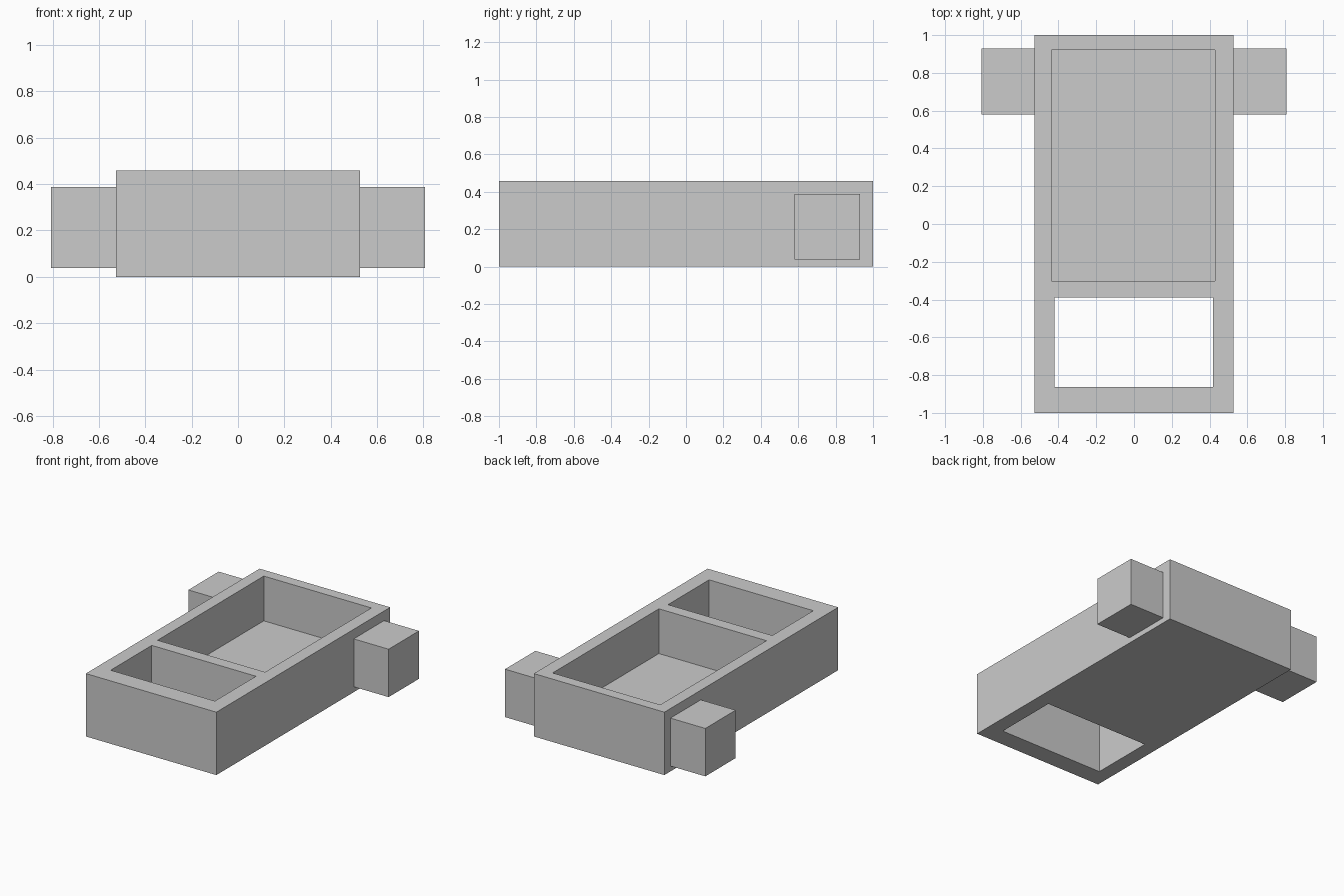
import bpy

if "Cube" in bpy.data.objects:
    bpy.data.objects.remove(bpy.data.objects["Cube"])


def box(name, lo, hi):
    """Axis-aligned box between two corners."""
    centre = [(a + b) / 2 for a, b in zip(lo, hi)]
    bpy.ops.mesh.primitive_cube_add(size=1, location=centre)
    obj = bpy.context.object
    obj.name = name
    obj.scale = [b - a for a, b in zip(lo, hi)]
    bpy.ops.object.transform_apply(location=True, rotation=False, scale=True)
    return obj


def cut(target, name, lo, hi):
    """Subtract a box from the target, then remove the cutter."""
    cutter = box(name, lo, hi)
    cutter.hide_render = True
    mod = target.modifiers.new(name, 'BOOLEAN')
    mod.operation = 'DIFFERENCE'
    mod.solver = 'EXACT'
    mod.object = cutter
    bpy.context.view_layer.objects.active = target
    bpy.ops.object.modifier_apply(modifier=mod.name)
    bpy.data.objects.remove(cutter, do_unlink=True)


# Main block with a closed-bottom tray and an open-through window
body = box("tray_body", (-0.526, -1, 0), (0.526, 1, 0.458))
cut(body, "tray_pocket", (-0.437, -0.302, 0.132), (0.43, 0.921, 0.6))
cut(body, "through_window", (-0.422, -0.863, -0.2), (0.418, -0.39, 0.6))

# Side lugs, seated slightly into the walls
for side, label in ((-1, "left"), (1, "right")):
    x0, x1 = sorted((side * 0.46, side * 0.807))
    box(f"{label}_side_lug", (x0, 0.581, 0.039), (x1, 0.93, 0.388))
